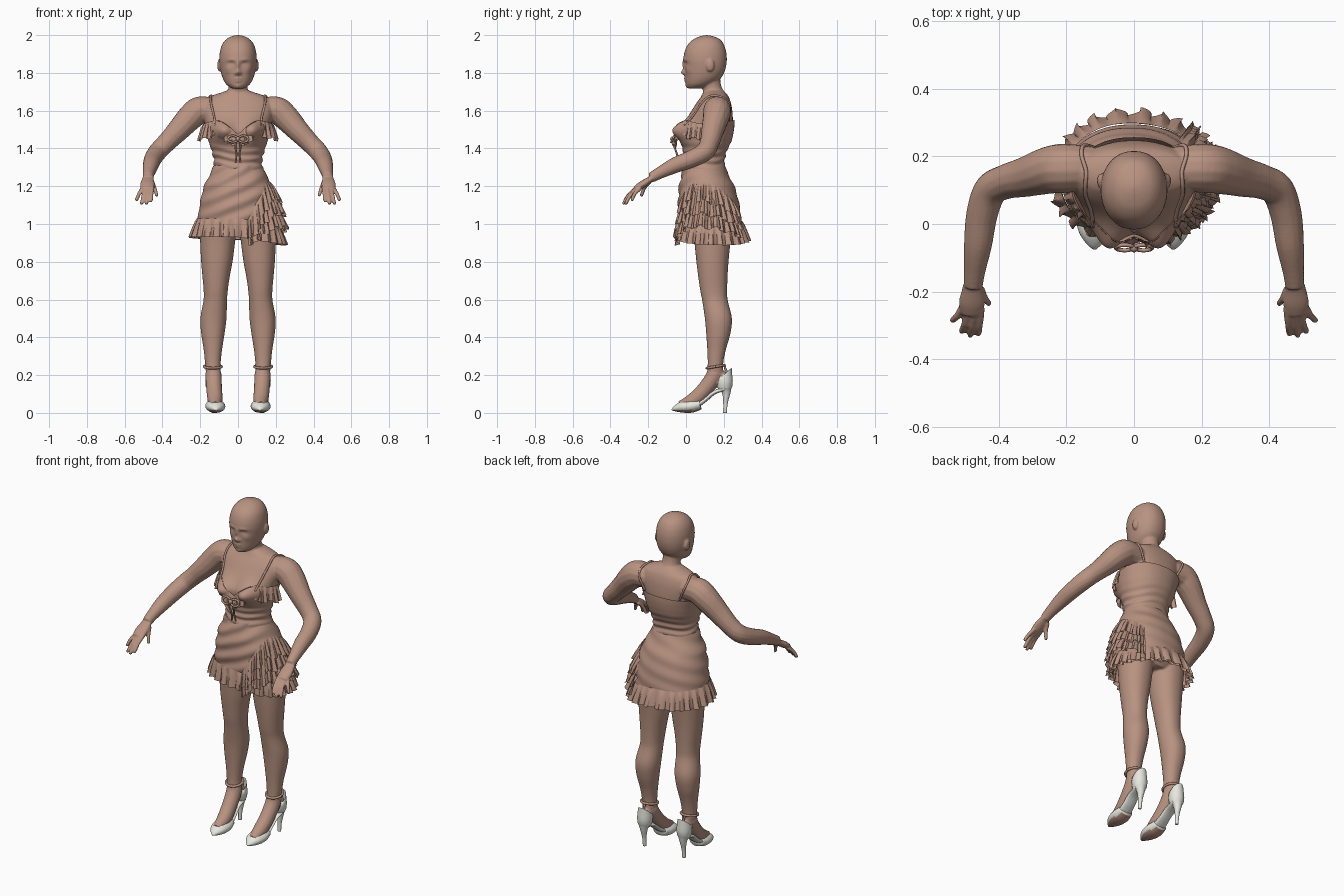
import bpy, bmesh, math
from mathutils import Vector
from math import sin, cos, pi, exp, radians

if "Cube" in bpy.data.objects:
    bpy.data.objects.remove(bpy.data.objects["Cube"])


def material(name, rgb):
    m = bpy.data.materials.new(name)
    m.diffuse_color = (*rgb, 1)
    m.use_nodes = True
    m.node_tree.nodes["Principled BSDF"].inputs["Base Color"].default_value = m.diffuse_color
    return m


TAN = material("warm_tan", (0.48, 0.29, 0.22))
WHITE = material("shoe_white", (0.80, 0.80, 0.74))


# ---------- helpers ----------
def grid(name, rows, mat=TAN, loop=True, caps=False):
    bm = bmesh.new()
    vs = [[bm.verts.new(p) for p in r] for r in rows]
    n = len(rows[0])
    for a, b in zip(vs, vs[1:]):
        for i in range(n if loop else n - 1):
            j = (i + 1) % n
            bm.faces.new((a[i], a[j], b[j], b[i]))
    if caps:
        bm.faces.new(vs[0])
        bm.faces.new(vs[-1])
    bmesh.ops.recalc_face_normals(bm, faces=bm.faces)
    for f in bm.faces:
        f.smooth = True
    me = bpy.data.meshes.new(name)
    bm.to_mesh(me)
    bm.free()
    me.materials.append(mat)
    ob = bpy.data.objects.new(name, me)
    bpy.context.collection.objects.link(ob)
    return ob


def hermite(a, b, m0, m1, t):
    return (a * (2*t**3 - 3*t*t + 1) + m0 * (t**3 - 2*t*t + t)
            + b * (3*t*t - 2*t**3) + m1 * (t**3 - t*t))


def sample(tab, z):
    """Smoothly interpolate rows of (z, centre x, front y, back y, half width)."""
    n = len(tab) - 1
    z = min(max(z, tab[0][0]), tab[n][0])
    i = max(k for k in range(n) if tab[k][0] <= z)
    a, b, p, q = tab[i], tab[i+1], tab[max(i-1, 0)], tab[min(i+2, n)]
    h = b[0] - a[0]
    return [hermite(a[k], b[k], (b[k]-p[k]) / (b[0]-p[0]) * h,
                    (q[k]-a[k]) / (q[0]-a[0]) * h, (z-a[0]) / h) for k in range(1, 5)]


def section(tab, z, a, off=0.0, side=1):
    cx, yf, yb, hw = sample(tab, z)
    c = cos(a)
    return Vector((side*cx + (hw+off) * math.copysign(abs(c)**0.9, c),
                   (yf+yb)/2 + ((yb-yf)/2 + off) * sin(a), z))


def loft(name, fn, z0, z1, nz=50, na=48):
    return grid(name, [[fn(z0 + (z1-z0)*j/nz, 2*pi*i/na) for i in range(na)]
                       for j in range(nz+1)], caps=True)


def tube(name, pts, side=1, flat=1.0, mat=TAN, n=14, steps=6, closed=False):
    """Round or flattened tube through points (x, y, z, radius)."""
    P = [Vector((side*x, y, z, r)) for x, y, z, r in pts]
    L = len(P)
    at = (lambda i: P[i % L]) if closed else (lambda i: P[min(max(i, 0), L-1)])
    path = [hermite(at(i), at(i+1), (at(i+1)-at(i-1))/2, (at(i+2)-at(i))/2, k/steps)
            for i in range(L if closed else L-1) for k in range(steps)] + [P[0] if closed else P[-1]]
    rows = []
    for i, p in enumerate(path):
        t = (path[min(i+1, len(path)-1)] - path[max(i-1, 0)]).to_3d().normalized()
        u = t.cross(Vector((0.02, 0.1, 1))).normalized()
        v = u.cross(t)
        rows.append([p.to_3d() + (u*cos(2*pi*k/n) + v*flat*sin(2*pi*k/n)) * max(p.w, 0.001)
                     for k in range(n)])
    return grid(name, rows, mat, caps=True)


def ball(name, c, s, side=1, mat=TAN):
    return grid(name, [[(side*c[0] + s[0]*cos(a*pi/12)*sin(b*pi/16), c[1] + s[1]*sin(a*pi/12)*sin(b*pi/16),
                         c[2] + s[2]*cos(b*pi/16)) for a in range(24)]
                       for b in [0.1] + list(range(1, 16)) + [15.9]], mat, caps=True)


# ---------- body ----------
TORSO = [(.94, 0, .06, .22, .12), (1.0, 0, .01, .26, .18), (1.1, 0, -.015, .27, .185), (1.2, 0, -.02, .245, .168),
         (1.26, 0, -.01, .212, .138), (1.32, 0, 0, .195, .118), (1.38, 0, -.005, .205, .128), (1.44, 0, -.02, .232, .148),
         (1.5, 0, -.025, .245, .164), (1.55, 0, 0, .248, .178), (1.6, 0, .03, .245, .19), (1.64, 0, .055, .238, .185),
         (1.675, 0, .08, .225, .15), (1.695, 0, .09, .21, .09), (1.71, 0, .1, .195, .05)]
HEAD = [(1.718, 0, .012, .08, .033), (1.735, 0, .002, .13, .058), (1.755, 0, -.002, .165, .073),
        (1.78, 0, -.004, .19, .084), (1.81, 0, -.005, .205, .092), (1.84, 0, -.009, .213, .097), (1.87, 0, -.013, .216, .099),
        (1.91, 0, -.008, .213, .096), (1.95, 0, .01, .20, .084), (1.98, 0, .043, .177, .06), (1.995, 0, .08, .14, .03),
        (2.0, 0, .105, .115, .006)]
LEG = [(.19, .13, .11, .2, .036), (.26, .133, .115, .197, .041), (.33, .133, .113, .21, .048), (.42, .133, .107, .235, .062),
       (.5, .13, .1, .243, .069), (.6, .12, .085, .22, .062), (.65, .118, .075, .218, .064), (.72, .116, .065, .22, .072),
       (.8, .112, .055, .225, .083), (.9, .108, .045, .235, .092), (.98, .105, .035, .245, .097), (1.08, .1, .03, .25, .09)]
# face relief: |x|, z, push in y, spread in x, spread in z
FACE = [(0, 1.803, -.024, .012, .014), (0, 1.84, -.012, .009, .025), (.013, 1.797, -.008, .008, .008),
        (.036, 1.848, .011, .018, .012), (.036, 1.844, -.006, .011, .007), (.035, 1.869, -.005, .025, .008),
        (0, 1.770, -.008, .019, .005), (0, 1.756, -.008, .016, .005), (0, 1.727, -.008, .018, .012),
        (.055, 1.815, -.006, .02, .02)]


def head_point(z, a):
    p = section(HEAD, z, a)
    if sin(a) < 0:
        p.y += sum(d * exp(-((abs(p.x)-x)/sx)**2 - ((z-zz)/sz)**2) for x, zz, d, sx, sz in FACE)
    return p


def torso_point(z, a, off=0.0):
    p = section(TORSO, z, a, off)
    if sin(a) < 0:   # bust
        p.y -= .05 * exp(-((abs(p.x)-.08)/.05)**2 - ((z-1.495)/.05)**2)
    return p


parts = [loft("head", head_point, 1.718, 2.0, 80, 96),
         loft("torso", torso_point, .94, 1.71, 60, 64),
         tube("neck", [(0, .15, 1.64, .07), (0, .146, 1.68, .06), (0, .138, 1.72, .051), (0, .13, 1.76, .052), (0, .125, 1.82, .05)])]
ARM = [(.12, .165, 1.6, .065), (.2, .165, 1.603, .073), (.25, .16, 1.567, .071), (.32, .14, 1.492, .06),
       (.38, .125, 1.43, .052), (.425, .1, 1.383, .05), (.45, .03, 1.345, .047), (.462, -.06, 1.31, .042),
       (.472, -.14, 1.27, .032), (.476, -.185, 1.245, .028)]
PALM = [(.475, -.165, 1.255, .026), (.478, -.2, 1.23, .034), (.48, -.235, 1.207, .039), (.481, -.268, 1.185, .032)]
FINGERS = [((.453, -.25, 1.198), (.461, -.33, 1.115)), ((.471, -.258, 1.192), (.486, -.334, 1.102)),
           ((.49, -.256, 1.187), (.512, -.322, 1.102)), ((.506, -.243, 1.188), (.54, -.288, 1.122)),
           ((.455, -.19, 1.225), (.428, -.238, 1.145))]
FOOT = [(.133, .155, .27, .04), (.13, .15, .2, .043), (.126, .1, .125, .042), (.121, .04, .068, .04), (.12, -.03, .036, .027)]
for s in (1, -1):
    parts += [tube("arm", ARM, s), tube("palm", PALM, s, .5), tube("foot", FOOT, s),
              ball("heel", (.131, .195, .17), (.036, .04, .05), s),
              ball("ear", (.098, .128, 1.84), (.012, .022, .033), s),
              loft("leg", lambda z, a: section(LEG, z, a, 0, s), .19, 1.08)]
    for a, b in FINGERS:
        a, b = Vector(a), Vector(b)
        m = a.lerp(b, .5) + Vector((0, -.006, .006))
        parts.append(tube("finger", [(*a, .012), (*m, .0105), (*b.lerp(m, .15), .009), (*b, .003)], s))

bpy.ops.object.select_all(action='DESELECT')
for o in parts:
    o.select_set(True)
body = parts[0]
bpy.context.view_layer.objects.active = body
bpy.ops.object.join()
body.name = "body"
mod = body.modifiers.new("blend", 'REMESH')
mod.mode, mod.voxel_size, mod.use_smooth_shade = 'VOXEL', .0055, True
sm = body.modifiers.new("soften", 'SMOOTH')
sm.factor, sm.iterations = .5, 4
for m in ("blend", "soften"):
    bpy.ops.object.modifier_apply(modifier=m)

# ---------- dress ----------
SKIRT = [(.96, 0, -.03, .295, .215), (1.02, 0, -.035, .293, .213), (1.1, 0, -.04, .283, .203), (1.2, 0, -.035, .256, .18),
         (1.26, 0, -.022, .225, .15), (1.31, 0, -.01, .206, .128)]


def neckline(a):
    c, s = abs(cos(a)), sin(a)
    if s > 0:
        return 1.53 + .02*s
    return 1.475 + .075*sin(min(1, c/.6)*pi/2) - .02*max(0, c-.6)/.4


def hem(a):
    return 1.03 - .04*max(0, cos(a)) - .015*max(0, sin(a))


def bodice_point(z, a):
    gather = exp(-((z-1.34)/.07)**2)
    return torso_point(z, a, .009 + .004*gather*sin(150*z + 2*cos(a) + sin(3*a)))


def skirt_point(z, a):
    drape = .4 + .6*max(0, -sin(a))
    return section(SKIRT, z, a, .005*drape*sin(75*z - 5*cos(a) + sin(2*a)))


def span(fn, z0, ztop, nz, na):
    ang = [2*pi*i/na for i in range(na)]
    return [[fn(z0(a) + (ztop(a)-z0(a))*j/nz, a) for a in ang] for j in range(nz+1)]


grid("bodice", span(bodice_point, lambda a: 1.285, neckline, 40, 96))
grid("skirt", span(skirt_point, lambda a: hem(a)-.02, lambda a: 1.31, 50, 96))


def ruffle(name, surface, path, height, flare, amp, waves, loop=False, nv=6):
    """Frill hanging from a line of (angle, z) on a surface, waving more toward its free edge."""
    nu = waves*10
    rows = []
    for j in range(nv+1):
        v = j/nv
        row = []
        for i in range(nu if loop else nu+1):
            t = i/nu
            a, z = path(t)
            w = 2*pi*waves*t
            out = Vector((cos(a), sin(a), 0))
            tan = Vector((-sin(a), cos(a), 0))
            fl = flare * (1 if sin(a) > 0 else 1 + .6*sin(a))
            wave = sin(w + .8*sin(5.3*w/waves))
            row.append(surface(z, a) + out*(.004 + fl*v**.8 + amp*v**.7*wave)
                       + tan*amp*.6*v*sin(2*w) - Vector((0, 0, height*v*(1 + .1*sin(w*.37)*(not loop)))))
        rows.append(row)
    return grid(name, rows, loop=loop)


ruffle("neckline_ruffle", bodice_point,
       lambda t: (radians(-178 + 176*t), neckline(radians(-178 + 176*t))), .085, .024, .009, 15)
ruffle("hem_ruffle", skirt_point, lambda t: (2*pi*t, hem(2*pi*t)), .1, .036, .012, 26, True)
ruffle("hem_under_ruffle", skirt_point, lambda t: (2*pi*t, hem(2*pi*t)-.012), .085, .012, .01, 22, True)


def tier_path(k):
    def path(t):
        d = -78 + 130*t
        drop = (.2 - .05*k)*((d+20)/58)**2 if d < -20 else (.1 - .02*k)*((d+20)/72)**2
        return radians(d), 1.225 - .07*k - drop
    return path


for k in range(3):
    ruffle(f"side_ruffle_{k+1}", skirt_point, tier_path(k), .1, .048, .013, 13 + k)

# straps laid on the shoulders
for s in (1, -1):
    pts = []
    for g in [(.15, -.03, 1.54), (.155, .0, 1.6), (.158, .06, 1.66), (.157, .11, 1.7), (.155, .16, 1.71),
              (.15, .22, 1.69), (.145, .26, 1.63), (.14, .27, 1.54)]:
        ok, loc, nor, _ = body.closest_point_on_mesh(Vector((s*g[0], g[1], g[2])))
        loc = loc + nor*.003
        pts.append((loc.x, loc.y, loc.z, .006))
    tube("shoulder_strap", pts, n=8)
    # bow loops and hanging cords
    loop = [(.028 + .026*cos(q*pi/4), -.07 + .008*sin(q*pi/4), 1.45 + .017*sin(q*pi/4), .006) for q in range(8)]
    tube("bow_loop", loop, s, n=8, closed=True)
    tube("bow_cord", [(.004, -.072, 1.45, .005), (.014, -.062, 1.41, .005), (.008, -.048, 1.37, .005),
                      (.013, -.04, 1.325, .005)], s, n=8)
ball("bow_knot", (0, -.072, 1.45), (.012, .012, .013))

# ---------- shoes ----------
for s in (1, -1):
    toe = tube("shoe_toe", [(.122, .075, .046, .044), (.12, .03, .036, .053), (.118, -.02, .031, .046),
                            (.117, -.055, .023, .026), (.116, -.075, .016, .005)], s, .65, WHITE, 24)
    toe.data.materials.append(TAN)
    for f in toe.data.polygons:   # tan sole underneath
        f.material_index = int(f.normal.z < -.75)
    tube("shoe_arch", [(.121, .05, .034, .045), (.124, .1, .068, .038), (.128, .15, .108, .036),
                       (.13, .21, .128, .036)], s, .3, WHITE)
    cup = [[(s*.131 + r*cos(a*pi/14), .203 + r*1.05*sin(a*pi/14), z + (.035 if z > .2 else 0)*sin(a*pi/14))
            for a in range(-5, 20)] for z, r in ((.118, .03), (.14, .04), (.17, .0425), (.195, .04), (.205, .037))]
    grid("shoe_heel_cup", cup, WHITE, loop=False)
    tube("stiletto_heel", [(.131, .21, .135, .033), (.131, .213, .1, .021), (.131, .209, .05, .012),
                           (.131, .206, 0, .01)], s, 1, WHITE)
    ring = [(.133 + .046*cos(q*pi/6), .157 + .047*sin(q*pi/6), .245 + .008*sin(q*pi/6), .007) for q in range(12)]
    tube("ankle_strap", ring, s, n=8, steps=3, closed=True)
    tube("ankle_strap_link", [(.131, .232, .2, .006), (.132, .212, .225, .006), (.133, .204, .25, .006)], s, n=8)
